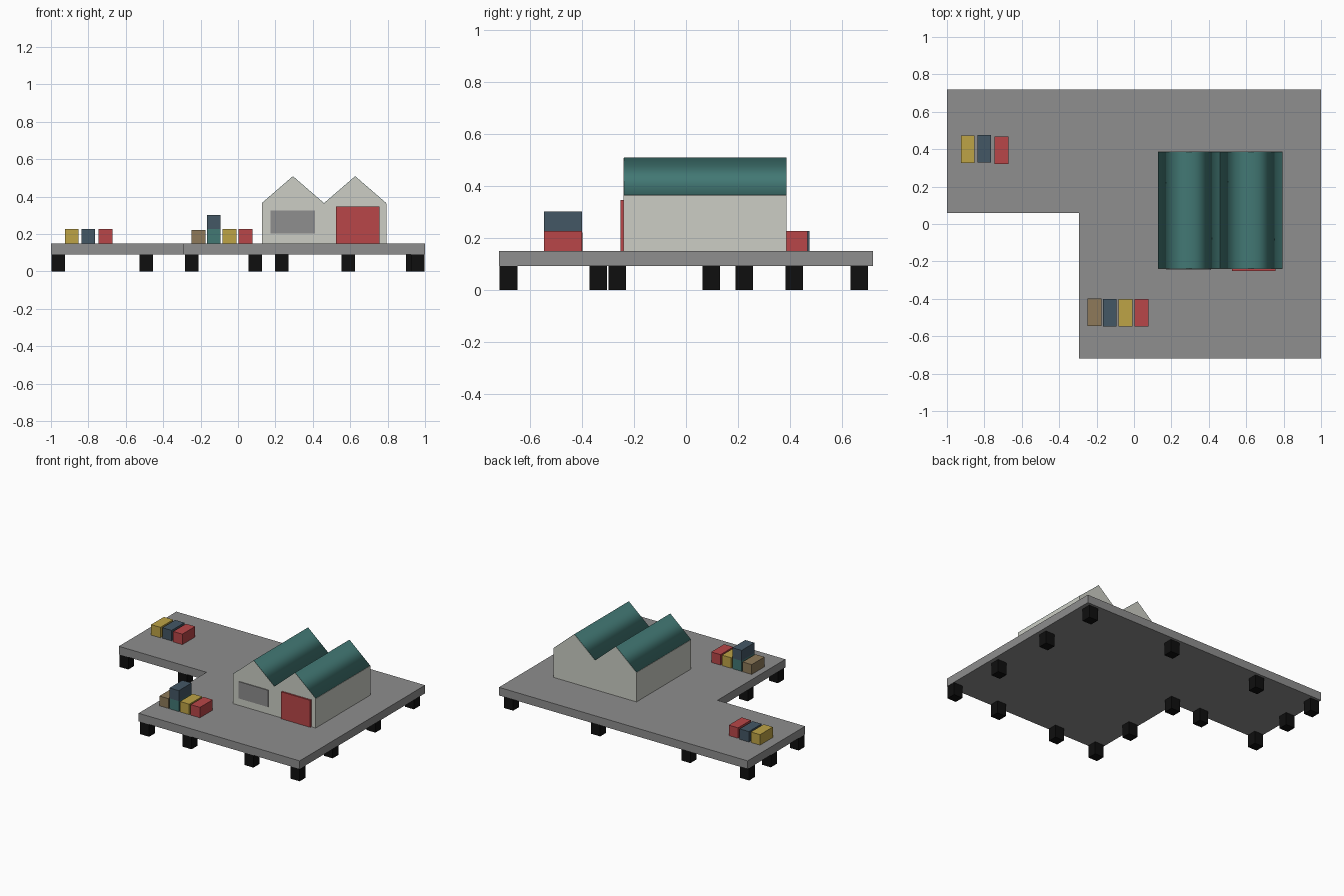
import bpy, bmesh

if "Cube" in bpy.data.objects:
    bpy.data.objects.remove(bpy.data.objects["Cube"])


def material(name, r, g, b):
    """Flat colour from 0-255 sRGB values, stored as linear."""
    m = bpy.data.materials.new(name)
    lin = [((c / 255 + 0.055) / 1.055) ** 2.4 if c > 10 else c / 255 / 12.92 for c in (r, g, b)]
    m.diffuse_color = (*lin, 1)
    m.use_nodes = True
    m.node_tree.nodes["Principled BSDF"].inputs["Base Color"].default_value = m.diffuse_color
    return m


GREY = material("concrete grey", 142, 142, 142)
BLACK = material("pile black", 15, 15, 15)
WALL = material("wall off white", 204, 206, 197)
TEAL = material("teal", 66, 120, 116)
RED = material("red", 184, 70, 72)
YELLOW = material("yellow", 190, 164, 70)
NAVY = material("slate blue", 68, 87, 101)
BROWN = material("brown", 142, 122, 90)


def prism(name, profile, vec, mat):
    """Extrude a flat closed profile of 3D points along vec."""
    bm = bmesh.new()
    face = bm.faces.new([bm.verts.new(p) for p in profile])
    new = bmesh.ops.extrude_face_region(bm, geom=[face])["geom"]
    bmesh.ops.translate(bm, vec=vec, verts=[v for v in new if isinstance(v, bmesh.types.BMVert)])
    if len(bm.faces) == len(profile) + 1:      # make sure the start cap is present
        bm.faces.new([v for v in bm.verts][:len(profile)])
    bmesh.ops.recalc_face_normals(bm, faces=bm.faces)
    me = bpy.data.meshes.new(name)
    bm.to_mesh(me)
    bm.free()
    me.materials.append(mat)
    ob = bpy.data.objects.new(name, me)
    bpy.context.collection.objects.link(ob)
    return ob


def box(name, x, y, z, mat):
    base = [(x[0], y[0], z[0]), (x[1], y[0], z[0]), (x[1], y[1], z[0]), (x[0], y[1], z[0])]
    return prism(name, base, (0, 0, z[1] - z[0]), mat)


# L-shaped pier deck
DECK_LOW, DECK = 0.091, 0.15
outline = [(-1, 0.72), (-1, 0.06), (-0.295, 0.06), (-0.295, -0.72), (1, -0.72), (1, 0.72)]
prism("deck", [(x, y, DECK_LOW) for x, y in outline], (0, 0, DECK - DECK_LOW), GREY)

# Support piles around the deck edge
piles = [(0.935, 0.667), (0.935, 0.224), (0.935, -0.265), (0.962, -0.683),
         (0.59, -0.683), (0.093, -0.683), (-0.248, -0.683), (-0.248, -0.338),
         (-0.248, 0.097), (-0.49, 0.097), (-0.962, 0.097), (-0.962, 0.417),
         (-0.962, 0.667), (-0.49, 0.667), (0.235, 0.667)]
for i, (x, y) in enumerate(piles):
    box(f"pile_{i + 1}", (x - 0.036, x + 0.036), (y - 0.034, y + 0.034), (0, DECK_LOW), BLACK)

# Warehouse walls with twin gables
X0, XM, X1 = 0.127, 0.46, 0.793
Y0, Y1, EAVE, RIDGE = -0.24, 0.387, 0.363, 0.507
gable = [(X0, DECK), (X1, DECK), (X1, EAVE), ((XM + X1) / 2, RIDGE),
         (XM, EAVE), ((X0 + XM) / 2, RIDGE), (X0, EAVE)]
prism("warehouse_walls", [(x, Y0, z) for x, z in gable], (0, Y1 - Y0, 0), WALL)

# Twin pitched roofs, just proud of the walls, smooth over the ridge
for name, a, b in (("left_roof", X0, XM), ("right_roof", XM, X1)):
    tri = [(a, EAVE), (b, EAVE), ((a + b) / 2, RIDGE)]
    roof = prism(name, [(x, Y0 + 0.001, z + 0.002) for x, z in tri], (0, Y1 - Y0 - 0.002, 0), TEAL)
    for f in roof.data.polygons:
        f.use_smooth = abs(f.normal.y) < 0.5

# Window and loading door on the front
box("window", (0.175, 0.412), (Y0 - 0.006, Y0 + 0.002), (0.203, 0.325), GREY)
box("loading_door", (0.524, 0.757), (Y0 - 0.012, Y0 + 0.002), (DECK, 0.346), RED)

# Cargo containers: left x, front y, base z, height, colour
H = 0.076
cargo = [(-0.926, 0.325, DECK, H, YELLOW), (-0.838, 0.328, DECK, H, NAVY),
         (-0.746, 0.321, DECK, H, RED),
         (-0.249, -0.546, DECK, 0.071, BROWN), (-0.167, -0.547, DECK, H, TEAL),
         (-0.167, -0.547, DECK + H, H, NAVY), (-0.083, -0.547, DECK, H, YELLOW),
         (0.003, -0.547, DECK, H, RED)]
for i, (x, y, z, h, mat) in enumerate(cargo):
    box(f"container_{i + 1}", (x, x + 0.074), (y, y + 0.147), (z, z + h), mat)
